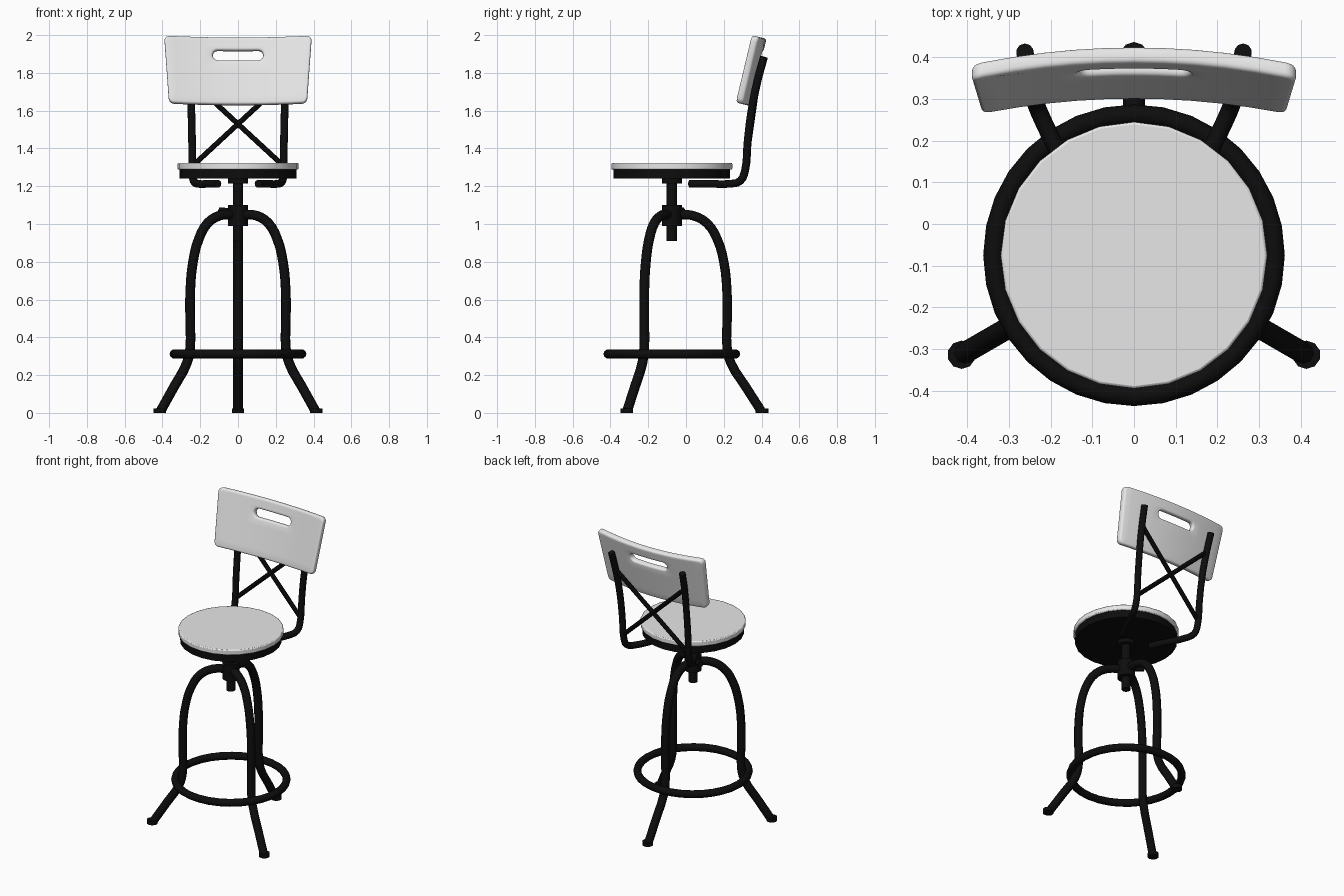
import bpy, bmesh, math
from mathutils import Vector

if "Cube" in bpy.data.objects:
    bpy.data.objects.remove(bpy.data.objects["Cube"])

CY = -0.075  # y of the stool's turning axis


def material(name, v):
    m = bpy.data.materials.new(name)
    m.diffuse_color = (v, v, v, 1)
    m.use_nodes = True
    m.node_tree.nodes["Principled BSDF"].inputs["Base Color"].default_value = m.diffuse_color
    return m


BLACK = material("black metal", 0.004)
WHITE = material("white seat", 0.8)


def finish(ob, mat, angle=40):
    ob.data.materials.clear()
    ob.data.materials.append(mat)
    bpy.ops.object.select_all(action='DESELECT')
    ob.select_set(True)
    bpy.context.view_layer.objects.active = ob
    bpy.ops.object.shade_smooth_by_angle(angle=math.radians(angle))
    return ob


def add_mesh(name, me, mat):
    ob = bpy.data.objects.new(name, me)
    bpy.context.collection.objects.link(ob)
    return finish(ob, mat)


def tube(name, pts, r, sides_res=3, res=3):
    """Round bar along a smooth path, turned into a mesh."""
    cu = bpy.data.curves.new(name, 'CURVE')
    cu.dimensions = '3D'
    cu.bevel_depth, cu.bevel_resolution = r, sides_res
    cu.resolution_u, cu.use_fill_caps = res, True
    sp = cu.splines.new('BEZIER')
    sp.bezier_points.add(len(pts) - 1)
    for bp, p in zip(sp.bezier_points, pts):
        bp.co = p
        bp.handle_left_type = bp.handle_right_type = 'AUTO'
    tmp = bpy.data.objects.new(name + " path", cu)
    bpy.context.collection.objects.link(tmp)
    dg = bpy.context.evaluated_depsgraph_get()
    me = bpy.data.meshes.new_from_object(tmp.evaluated_get(dg))
    bpy.data.objects.remove(tmp)
    return add_mesh(name, me, mat=BLACK)


def cylinder(name, r, z0, z1, mat=BLACK, x=0, y=CY, n=24, bevel=0):
    bpy.ops.mesh.primitive_cylinder_add(vertices=n, radius=r, depth=z1 - z0,
                                        location=(x, y, (z0 + z1) / 2))
    ob = bpy.context.object
    ob.name = name
    if bevel:
        b = ob.modifiers.new("edge", 'BEVEL')
        b.width, b.segments = bevel, 2
    return finish(ob, mat)


# Three arched legs with feet
LEG = [(0.03, 1.05), (0.11, 1.045), (0.185, 1.005), (0.24, 0.92), (0.275, 0.8),
       (0.291, 0.66), (0.293, 0.5), (0.293, 0.34), (0.312, 0.265), (0.39, 0.14), (0.472, 0.012)]
for i, deg in enumerate((90, 210, 330)):
    c, s = math.cos(math.radians(deg)), math.sin(math.radians(deg))
    tube(f"leg_{i + 1}", [(r * c, CY + r * s, z) for r, z in LEG], 0.026)
    cylinder(f"foot_{i + 1}", 0.034, 0, 0.024, x=0.478 * c, y=CY + 0.478 * s, n=10)

# Foot ring
bpy.ops.mesh.primitive_torus_add(location=(0, CY, 0.312), major_radius=0.338,
                                 minor_radius=0.024, major_segments=32, minor_segments=10)
bpy.context.object.name = "foot_ring"
finish(bpy.context.object, BLACK, 60)

# Hub, screw post, mounting plate and locking bolt
cylinder("hub", 0.053, 0.99, 1.1, n=16)
cylinder("screw_post", 0.027, 0.91, 1.24, n=16)
cylinder("mount_plate", 0.053, 1.215, 1.245, n=16)
d = Vector((math.cos(math.radians(150)), math.sin(math.radians(150)), 0.1))
o = Vector((0, CY, 1.06))
tube("locking_bolt", [o + d * 0.03, o + d * 0.11], 0.02, 1, 1)

# Seat pan and seat
cylinder("seat_pan", 0.309, 1.24, 1.29)
cylinder("seat", 0.32, 1.288, 1.323, WHITE, bevel=0.006)

# Back bars and cross braces
BAR = [(0.107, 0.02, 1.213), (0.16, 0.13, 1.213), (0.21, 0.23, 1.213), (0.235, 0.287, 1.228),
       (0.241, 0.313, 1.285), (0.243, 0.325, 1.42), (0.247, 0.347, 1.6),
       (0.255, 0.379, 1.76), (0.262, 0.413, 1.885)]
for side, sx in (("left", -1), ("right", 1)):
    tube(f"back_bar_{side}", [(sx * x, y, z) for x, y, z in BAR], 0.021)
    tube(f"cross_brace_{side}", [(sx * 0.238, 0.316, 1.31), (-sx * 0.252, 0.38, 1.762)],
         0.014, 2, 1)


def rounded_rect(hw, v0, v1, r, k=5, m=10):
    """Closed loop: four corner arcs plus subdivided sides."""
    arcs = []
    for q, (cx, cv) in enumerate(((hw - r, v1 - r), (r - hw, v1 - r),
                                  (r - hw, v0 + r), (hw - r, v0 + r))):
        arcs.append([(cx + r * math.cos(a), cv + r * math.sin(a))
                     for a in ((q + j / k) * math.pi / 2 for j in range(k + 1))])
    out = []
    for q in range(4):
        out += arcs[q]
        (ax, av), (bx, bv) = arcs[q][-1], arcs[(q + 1) % 4][0]
        out += [(ax + (bx - ax) * j / m, av + (bv - av) * j / m) for j in range(1, m)]
    return out


# Backrest: loops lofted from the hand slot round the outer edge and back
L, T, E, TILT, BEND = 0.366, 0.04, 0.012, math.radians(14.2), 0.28
outer = lambda i: rounded_rect(0.378 - i, i, L - i, 0.028 - i)
slot = lambda g: rounded_rect(0.132 + g, 0.241 - g, 0.295 + g, 0.0269 + g)
edge = [(E * (1 - math.sin(a)), E * (1 - math.cos(a)))
        for a in (0, math.pi / 6, math.pi / 3, math.pi / 2)]  # (inset, depth)


def mix(t, depth):
    return [(a[0] + (b[0] - a[0]) * t, a[1] + (b[1] - a[1]) * t, depth)
            for a, b in zip(slot(E), outer(E))]


half = [[(x, v, dp) for x, v in slot(i)] for i, dp in reversed(edge)]
half += [mix(t / 6, 0) for t in range(1, 6)]
half += [[(x, v, dp) for x, v in outer(i)] for i, dp in edge]
loops = half + [[(x, v, T - dp) for x, v, dp in lp] for lp in reversed(half)]

bm = bmesh.new()
rings = []
for lp in loops:
    ring = []
    for x, v, dp in lp:
        x *= 0.966 + 0.068 * v / L          # wider at the top
        n = dp - BEND * x * x               # wraps toward the sitter
        ring.append(bm.verts.new((x, 0.298 + v * math.sin(TILT) + n * math.cos(TILT),
                                  1.635 + v * math.cos(TILT) - n * math.sin(TILT))))
    rings.append(ring)
N = len(rings[0])
for a, b in zip(rings, rings[1:] + rings[:1]):
    for j in range(N):
        bm.faces.new((a[j], a[(j + 1) % N], b[(j + 1) % N], b[j]))
bmesh.ops.recalc_face_normals(bm, faces=bm.faces)
me = bpy.data.meshes.new("backrest")
bm.to_mesh(me)
bm.free()
add_mesh("backrest", me, WHITE)
